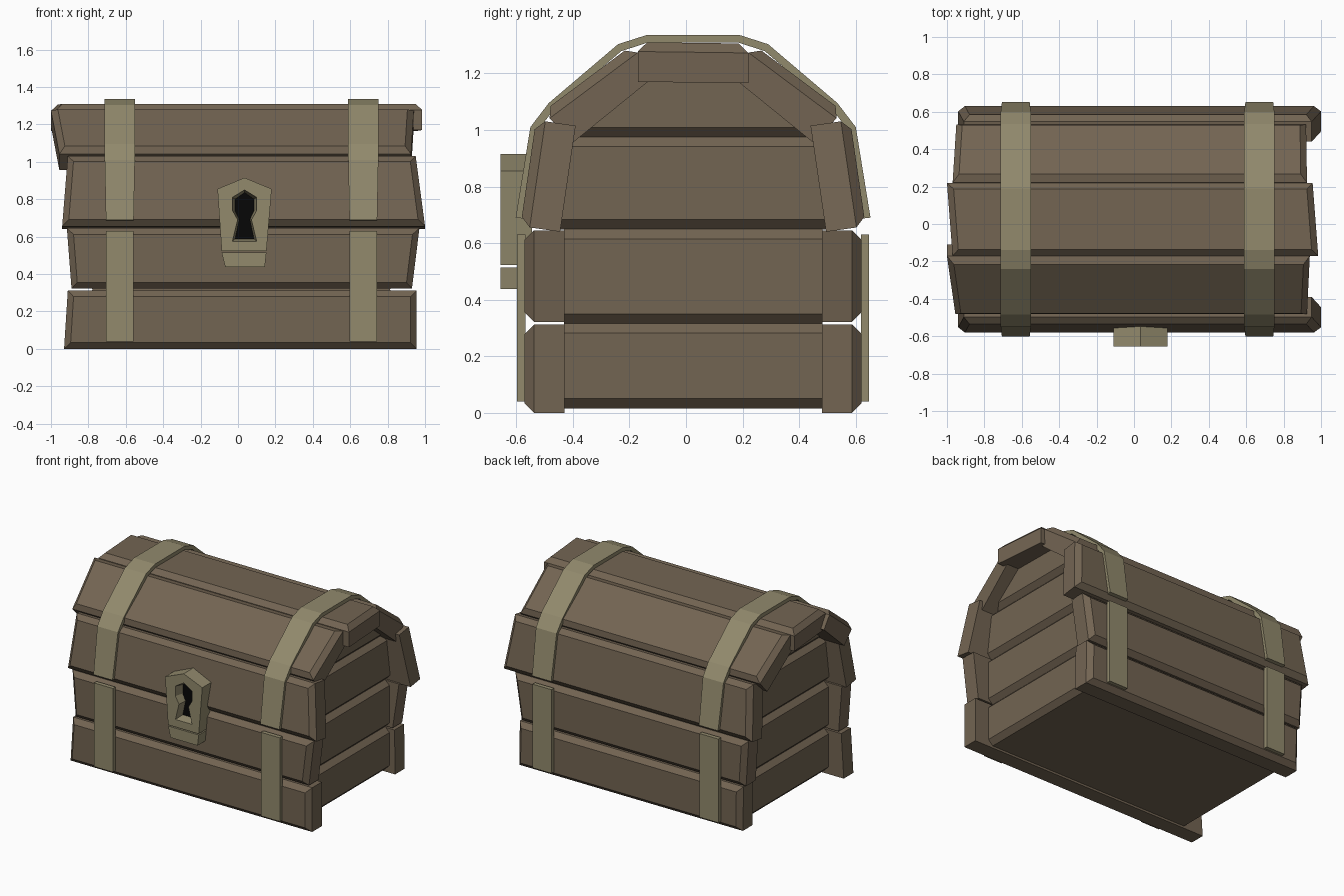
import bpy
import bmesh

if "Cube" in bpy.data.objects:
    bpy.data.objects.remove(bpy.data.objects["Cube"], do_unlink=True)

MID = 0.025  # y of the chest's middle plane


def material(name, rgb):
    mat = bpy.data.materials.new(name)
    mat.use_nodes = True
    mat.diffuse_color = (*rgb, 1)
    mat.node_tree.nodes["Principled BSDF"].inputs["Base Color"].default_value = (*rgb, 1)
    return mat


WOOD = material("brown wood", (0.17, 0.128, 0.085))
METAL = material("olive metal", (0.287, 0.254, 0.152))
DARK = material("keyhole black", (0.002, 0.002, 0.002))


def loft(name, loop_a, loop_b, mat, bevel=0.0, pick=None):
    """Solid between two matching loops; bevels the edges chosen by pick(i, j)."""
    bm = bmesh.new()
    n = len(loop_a)
    verts = [bm.verts.new(p) for p in [*loop_a, *loop_b]]
    bm.faces.new(verts[:n])
    bm.faces.new(verts[n:])
    for i in range(n):
        j = (i + 1) % n
        bm.faces.new([verts[i], verts[j], verts[n + j], verts[n + i]])
    bmesh.ops.recalc_face_normals(bm, faces=bm.faces)
    if bevel:
        bm.verts.index_update()
        edges = [e for e in bm.edges if pick(e.verts[0].index, e.verts[1].index)]
        bmesh.ops.bevel(bm, geom=edges, offset=bevel, segments=1, affect='EDGES')
    mesh = bpy.data.meshes.new(name)
    bm.to_mesh(mesh)
    bm.free()
    mesh.materials.append(mat)
    obj = bpy.data.objects.new(name, mesh)
    bpy.context.collection.objects.link(obj)
    return obj


def plank(name, quad, left, right, back=False):
    """quad: outer low, outer high, inner high, inner low in (y, z).
    left/right: end x at the low and high edges. Outer face is chamfered."""
    if back:
        quad = [(2 * MID - y, z) for y, z in quad]
    ends = [[(x[k], y, z) for k, (y, z) in zip((0, 1, 1, 0), quad)] for x in (left, right)]
    loft(name, *ends, WOOD, 0.033, lambda a, b: a % 4 < 2 and b % 4 < 2)


# Wall planks and leaning lid planks; the back wall planks are a little shorter
bottom = [(-0.57, 0), (-0.57, 0.312), (-0.43, 0.312), (-0.43, 0)]
middle = [(-0.57, 0.322), (-0.57, 0.645), (-0.43, 0.645), (-0.43, 0.322)]
leaning = [(-0.585, 0.66), (-0.53, 1.035), (-0.39, 1.015), (-0.445, 0.64)]
plank("front_bottom_plank", bottom, (-0.93, -0.91), (0.955, 0.955))
plank("back_bottom_plank", bottom, (-0.855, -0.86), (0.89, 0.885), True)
plank("front_middle_plank", middle, (-0.89, -0.915), (0.93, 0.97))
plank("back_middle_plank", middle, (-0.88, -0.9), (0.87, 0.92), True)
plank("front_lid_plank", leaning, (-0.94, -0.91), (1.0, 0.95))
plank("back_lid_plank", leaning, (-0.94, -0.91), (1.0, 0.95), True)

slant = [(-0.505, 1.065), (-0.19, 1.3), (-0.11, 1.19), (-0.4, 0.955)]
plank("front_slanted_plank", slant, (-0.955, -1.0), (0.925, 0.94))
plank("back_slanted_plank", slant, (-0.95, -0.97), (0.92, 0.925), True)
plank("top_plank", [(-0.17, 1.31), (0.22, 1.305), (0.22, 1.165), (-0.17, 1.17)],
      (-0.97, -1.0), (0.985, 0.955))


# Inner blocks whose chamfered ends show as the side panels
def block(name, low, high, z0, z1, bevel=0.035):
    loop = [(MID - low, z0), (MID + low, z0), (MID + high, z1), (MID - high, z1)]
    ends = [[(x, y, z) for y, z in loop] for x in (-0.81, 0.845)]
    loft(name, *ends, WOOD, bevel,
         lambda a, b: a // 4 == b // 4 and {a % 4, b % 4} in ({0, 1}, {2, 3}))


block("lower_side_panels", 0.457, 0.457, 0.015, 0.318)
block("middle_side_panels", 0.457, 0.457, 0.315, 0.65)
block("lid_side_panels", 0.48, 0.43, 0.648, 0.977)
block("lid_gable_panels", 0.425, 0.19, 0.974, 1.205)

# Metal straps: lower pieces on each wall, one bent band over the lid
half_arch = [(-0.602, 0.69), (-0.55, 1.01), (-0.485, 1.095), (-0.24, 1.303), (-0.14, 1.335)]
arch = half_arch + [(2 * MID - y, z) for y, z in reversed(half_arch)]
inner = [(MID + (y - MID) * 0.957, 0.6 + (z - 0.6) * 0.965) for y, z in arch]
band = arch + inner[::-1]

for side, cx in (("right", -0.632), ("left", 0.67)):
    edges = []
    for s in (-1, 1):
        edges.append([(cx + s * (0.074 + 0.008 * min(1, (z - 0.68) / 0.4)), y, z) for y, z in band])
    loft(side + "_lid_strap", *edges, METAL)
    for face, y0, y1 in (("front", -0.597, -0.568), ("back", 0.618, 0.647)):
        ends = [[(cx + s * 0.074, y, z) for y, z in
                 ((y0, 0.04), (y1, 0.04), (y1, 0.63), (y0, 0.63))] for s in (-1, 1)]
        loft(f"{side}_{face}_strap", *ends, METAL)


# Lock plate in two pieces with a tapered keyhole
def flat(loop, y):
    return [(x, y, z) for x, z in loop]


shield = [(-0.087, 0.522), (0.152, 0.522), (0.18, 0.855), (0.035, 0.915), (-0.11, 0.855)]
latch = [(-0.068, 0.437), (0.143, 0.437), (0.152, 0.514), (-0.087, 0.514)]
lock = loft("lock_plate", flat(shield, -0.655), flat(shield, -0.545), METAL)
loft("lock_latch", flat(latch, -0.655), flat(latch, -0.57), METAL)

half_hole = [(0, 0.85), (0.065, 0.81), (0.065, 0.74), (0.037, 0.69), (0.065, 0.575)]
hole = [(0.035 + x, z) for x, z in half_hole]
hole += [(0.035 - x, z) for x, z in reversed(half_hole[1:])]
small = [(0.035 + (x - 0.035) * 0.78, 0.71 + (z - 0.71) * 0.9) for x, z in hole]
cutter = loft("keyhole_cutter", flat(hole, -0.656), flat(small, -0.585), METAL)
cutter.hide_render = True
cut = lock.modifiers.new("keyhole", 'BOOLEAN')
cut.operation = 'DIFFERENCE'
cut.solver = 'EXACT'
cut.object = cutter
bpy.context.view_layer.objects.active = lock
bpy.ops.object.modifier_apply(modifier=cut.name)
bpy.data.objects.remove(cutter, do_unlink=True)
loft("keyhole_backing", flat(small, -0.593), flat(small, -0.586), DARK)
